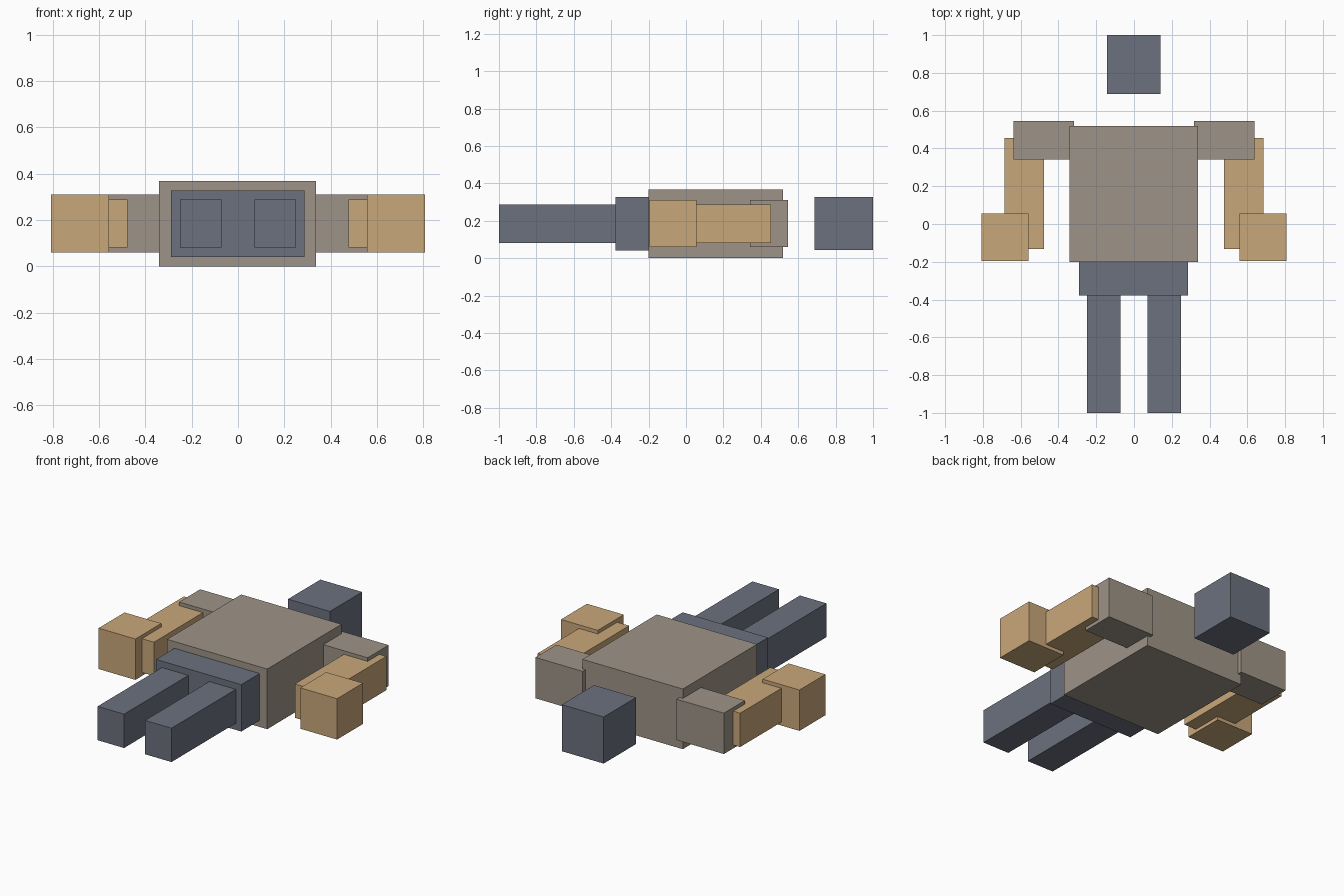
import bpy
import bmesh
from mathutils import Vector

if "Cube" in bpy.data.objects:
    bpy.data.objects.remove(bpy.data.objects["Cube"])


def srgb(r, g, b):
    lin = [((c / 255 + 0.055) / 1.055) ** 2.4 for c in (r, g, b)]
    return (*lin, 1.0)


def material(name, rgb):
    mat = bpy.data.materials.new(name)
    mat.diffuse_color = srgb(*rgb)
    mat.use_nodes = True
    mat.node_tree.nodes["Principled BSDF"].inputs["Base Color"].default_value = mat.diffuse_color
    return mat


slate = material("slate_grey", (108, 113, 126))
taupe = material("taupe", (158, 148, 136))
tan = material("tan", (201, 168, 122))


def box(name, x, y, z, mat):
    """Box spanning the given (min, max) ranges."""
    lo, hi = (Vector(v) for v in zip(x, y, z))
    bm = bmesh.new()
    bmesh.ops.create_cube(bm, size=1)
    bmesh.ops.scale(bm, vec=hi - lo, verts=bm.verts)
    bmesh.ops.translate(bm, vec=(lo + hi) / 2, verts=bm.verts)
    mesh = bpy.data.meshes.new(name)
    bm.to_mesh(mesh)
    bm.free()
    mesh.materials.append(mat)
    obj = bpy.data.objects.new(name, mesh)
    bpy.context.collection.objects.link(obj)


def pair(name, x, y, z, mat):
    """Matching boxes on both sides of x = 0."""
    box("right_" + name, x, y, z, mat)
    box("left_" + name, (-x[1], -x[0]), y, z, mat)


# Centre parts
box("head", (-0.143, 0.14), (0.688, 1.0), (0.043, 0.328), slate)
box("torso", (-0.341, 0.338), (-0.2, 0.518), (0.0, 0.368), taupe)
box("hips", (-0.29, 0.287), (-0.378, -0.2), (0.04, 0.327), slate)

# Limbs
pair("leg", (0.071, 0.25), (-1.0, -0.378), (0.081, 0.288), slate)
pair("shoulder", (0.318, 0.638), (0.342, 0.545), (0.06, 0.31), taupe)
pair("arm", (0.477, 0.685), (-0.132, 0.455), (0.081, 0.288), tan)
pair("hand", (0.558, 0.807), (-0.195, 0.056), (0.06, 0.31), tan)
